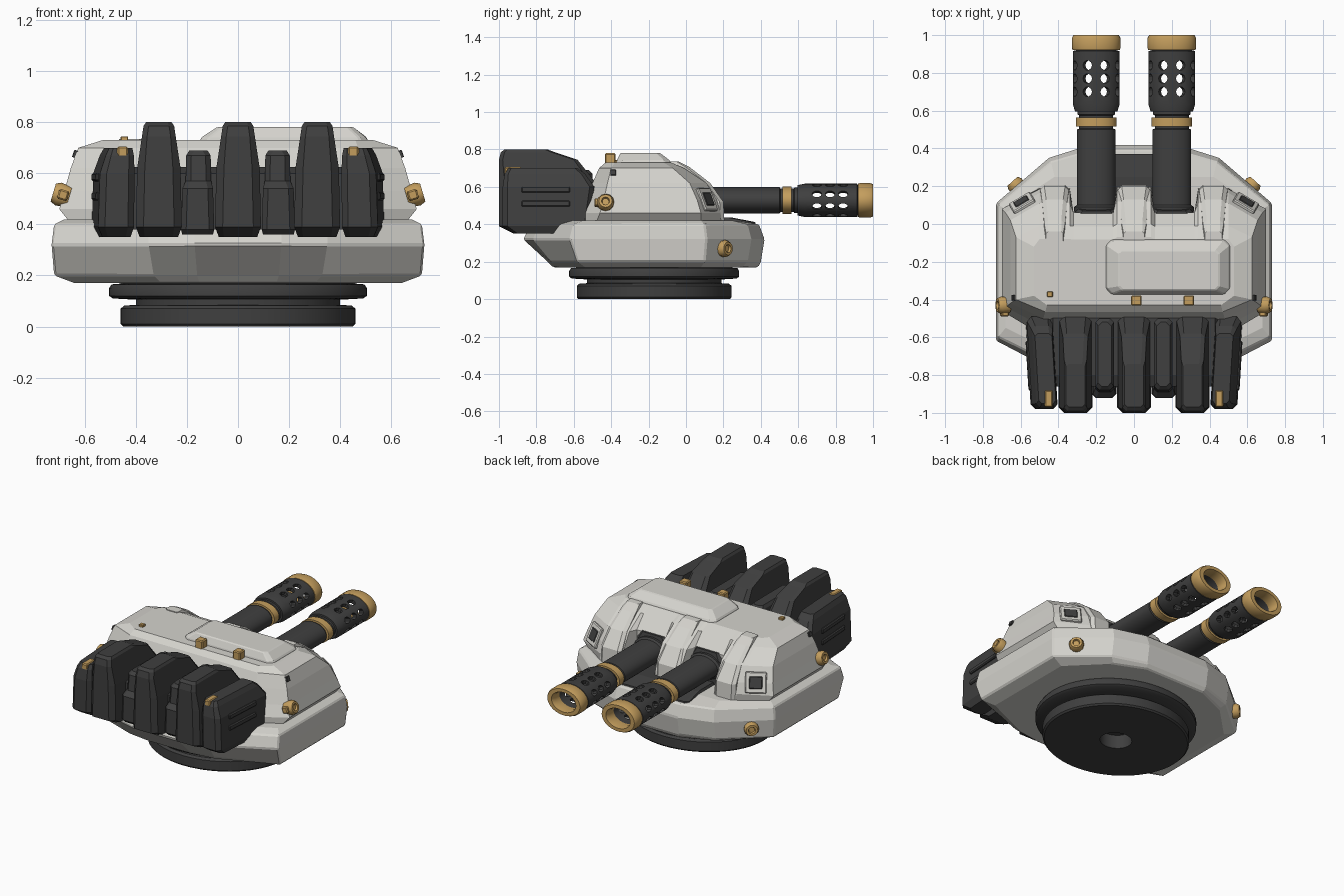
import bpy, bmesh, math
from mathutils import Vector

if "Cube" in bpy.data.objects:
    bpy.data.objects.remove(bpy.data.objects["Cube"])


def material(name, rgb):
    m = bpy.data.materials.new(name)
    m.diffuse_color = (*rgb, 1)
    m.use_nodes = True
    m.node_tree.nodes["Principled BSDF"].inputs["Base Color"].default_value = m.diffuse_color
    return m


WHITE = material("armour_white", (0.66, 0.65, 0.61))
DARK = material("gunmetal_dark", (0.05, 0.05, 0.05))
GOLD = material("brass_gold", (0.55, 0.34, 0.11))


def loft(name, rings, mat, closed=False, smooth=0, bevel=0):
    """Skin a stack of equal-length point rings, capped or looped."""
    bm = bmesh.new()
    vs = [[bm.verts.new(p) for p in r] for r in rings]
    n = len(vs[0])
    pairs = list(zip(vs, vs[1:])) + ([(vs[-1], vs[0])] if closed else [])
    for a, b in pairs:
        for i in range(n):
            j = (i + 1) % n
            bm.faces.new((a[i], a[j], b[j], b[i]))
    if not closed:
        bm.faces.new(vs[0][::-1])
        bm.faces.new(vs[-1])
    bmesh.ops.recalc_face_normals(bm, faces=bm.faces)
    me = bpy.data.meshes.new(name)
    bm.to_mesh(me)
    bm.free()
    me.materials.append(mat)
    ob = bpy.data.objects.new(name, me)
    bpy.context.collection.objects.link(ob)
    if smooth:
        me.polygons.foreach_set("use_smooth", [True] * len(me.polygons))
        me.set_sharp_from_angle(angle=math.radians(smooth))
    if bevel:
        b = ob.modifiers.new("edge", 'BEVEL')
        b.width, b.segments, b.limit_method = bevel, 1, 'ANGLE'
    return ob


def mirrored(half, z):
    """Outline from its right half, listed rear to front."""
    return [(x, y, z) for x, y in half] + [(-x, y, z) for x, y in half[::-1]]


def box_ring(cx, w, y0, y1, z, c=0.02, skew=0):
    pts = [(-w + c, y0), (w - c, y0), (w, y0 + c), (w, y1 - c),
           (w - c, y1), (-w + c, y1), (-w, y1 - c), (-w, y0 + c)]
    return [(cx + x + skew * (y + 0.5), y, z) for x, y in pts]


def basis(axis):
    a = Vector(axis).normalized()
    ref = Vector((0, 0, 1)) if abs(a.z) < 0.9 else Vector((0, 1, 0))
    v = (ref - a * ref.dot(a)).normalized()
    return v.cross(a), v, a


def lathe(name, profile, origin, axis, mat, flat=1.0, n=40, closed=False, smooth=35):
    """Turn (radius, height) points round an axis; flat squashes the section."""
    u, v, a = basis(axis)
    o = Vector(origin)
    ang = [2 * math.pi * i / n for i in range(n)]
    rings = [[o + a * h + u * r * math.cos(t) + v * r * flat * math.sin(t) for t in ang]
             for r, h in profile]
    return loft(name, rings, mat, closed, smooth)


def block(name, loc, size, axis, mat, bevel=0.006):
    """Box with its depth along axis."""
    u, v, a = basis(axis)
    o = Vector(loc)
    sx, sy, sz = [s / 2 for s in size]
    rings = [[o + a * h + u * i * sx + v * j * sy
              for i, j in ((-1, -1), (1, -1), (1, 1), (-1, 1))] for h in (-sz, sz)]
    return loft(name, rings, mat, bevel=bevel)


# Turntable base
lathe("turntable_base", [(0.10, 0.09), (0.10, 0), (0.45, 0), (0.46, 0.01), (0.46, 0.07),
      (0.445, 0.082), (0.40, 0.085), (0.40, 0.105), (0.49, 0.11), (0.505, 0.12),
      (0.505, 0.15), (0.495, 0.165), (0.46, 0.168), (0.46, 0.19)],
      (0, -0.17, 0), (0, 0, 1), DARK, flat=0.9, n=64)

# Lower hull
loft("lower_hull", [
    mirrored([(.15, -.71), (.30, -.69), (.64, -.54), (.64, .08), (.42, .30), (.22, .385)], .17),
    mirrored([(.16, -.74), (.33, -.72), (.72, -.58), (.72, .10), (.45, .33), (.23, .40)], .20),
    mirrored([(.17, -.87), (.35, -.82), (.73, -.62), (.73, .11), (.45, .35), (.23, .42)], .32),
    mirrored([(.17, -.83), (.35, -.78), (.72, -.60), (.72, .10), (.44, .33), (.23, .39)], .40),
    mirrored([(.16, -.75), (.33, -.72), (.68, -.55), (.68, .08), (.42, .25), (.22, .25)], .42),
], WHITE, bevel=0.008)


# Upper hull, with two barrel slots in its front edge
def upper_ring(z, xr, yr, xs, ys0, ys1, yf):
    slot = min(0.06, yf - 0.002)
    return mirrored([(xr, yr), (xs, ys0), (xs, ys1), (0.5, yf), (0.34, yf), (0.32, slot),
                     (0.11, slot), (0.09, yf + 0.01)], z)


loft("upper_hull", [
    upper_ring(.41, .50, -.58, .66, -.48, .08, .19),
    upper_ring(.46, .50, -.58, .70, -.46, .08, .185),
    upper_ring(.53, .49, -.54, .68, -.44, .06, .165),
    upper_ring(.62, .48, -.50, .655, -.42, .02, .11),
    upper_ring(.70, .47, -.465, .625, -.40, -.07, -.01),
    upper_ring(.73, .46, -.43, .53, -.38, -.12, -.08),
], WHITE)

# Raised cheeks beside the barrel slots and the nub between them
for name, cx, w in (("cheek_right", .42, .075), ("cheek_left", -.42, .075), ("centre_nub", 0, .085)):
    loft(name, [box_ring(cx, w, -.1, .205, .42), box_ring(cx, w, -.1, .20, .52),
                box_ring(cx, w - .01, -.1, .13, .62), box_ring(cx, w - .02, -.1, .02, .705),
                box_ring(cx, w - .03, -.1, -.04, .735, .01)], WHITE)

# Roof plate
loft("roof_plate", [box_ring(.18, .33, -.375, -.08, .72, .03),
                    box_ring(.18, .325, -.37, -.085, .74, .03),
                    box_ring(.185, .265, -.35, -.14, .782, .02)], WHITE, bevel=0.006)

# Dark recess under the barrels
loft("gun_recess", [box_ring(0, .27, 0, .375, .38), box_ring(0, .27, 0, .37, .412),
                    box_ring(0, .26, 0, .25, .435)], DARK)


# Barrels
def muzzle_cutter(cx):
    bm = bmesh.new()
    for k in range(8):
        t = math.radians(22.5 + 45 * k)
        d = Vector((math.cos(t), 0, math.sin(t)))
        u, v, a = basis(d)
        for y in (.70, .77, .84):
            lo, hi = [[bm.verts.new(Vector((0, y, 0)) + d * h + (u * math.cos(s) + v * math.sin(s)) * .026)
                       for s in [2 * math.pi * i / 10 for i in range(10)]] for h in (.075, .16)]
            for i in range(10):
                j = (i + 1) % 10
                bm.faces.new((lo[i], lo[j], hi[j], hi[i]))
            bm.faces.new(lo[::-1])
            bm.faces.new(hi)
    for p in bm.verts:
        p.co = (cx + p.co.x, p.co.y, .528 + p.co.z * .72)
    bmesh.ops.recalc_face_normals(bm, faces=bm.faces)
    me = bpy.data.meshes.new("muzzle_cutter")
    bm.to_mesh(me)
    bm.free()
    me.materials.append(DARK)
    ob = bpy.data.objects.new("muzzle_cutter", me)
    ob.hide_render = True
    bpy.context.collection.objects.link(ob)
    return ob


for side, cx in (("left", -.2), ("right", .2)):
    o, ax = (cx, 0, .528), (0, 1, 0)
    loft("mantlet_" + side, [box_ring(cx, .115, 0, .085, .42), box_ring(cx, .115, 0, .08, .58),
                             box_ring(cx, .09, 0, .07, .625)], DARK)
    lathe("barrel_" + side, [(.11, .05), (.118, .07), (.118, .09), (.102, .10), (.102, .50),
          (.09, .505), (.09, .575), (.10, .58), (.10, .60), (.105, .64)], o, ax, DARK, .69)
    lathe("barrel_band_" + side, [(.08, .515), (.107, .515), (.107, .565), (.08, .565)],
          o, ax, GOLD, .69, closed=True)
    muzzle = lathe("muzzle_" + side, [(.09, .595), (.112, .595), (.124, .635), (.124, .915),
                   (.09, .925)], o, ax, DARK, .72, n=48, closed=True)
    cutter = muzzle_cutter(cx)
    mod = muzzle.modifiers.new("holes", 'BOOLEAN')
    mod.operation, mod.solver, mod.object = 'DIFFERENCE', 'EXACT', cutter
    bpy.context.view_layer.objects.active = muzzle
    bpy.ops.object.modifier_apply(modifier=mod.name)
    bpy.data.objects.remove(cutter)
    lathe("muzzle_tip_" + side, [(.088, .92), (.124, .92), (.128, .93), (.128, .985), (.12, 1.0),
          (.09, 1.0), (.082, .97)], o, ax, GOLD, .72, closed=True)

# Rear power packs: three tall
for name, cx in (("left", -.31), ("middle", 0), ("right", .31)):
    loft("tall_pack_" + name, [
        box_ring(cx, .075, -.92, -.54, .35, .02), box_ring(cx, .09, -1.0, -.50, .39, .03),
        box_ring(cx, .085, -1.0, -.48, .62, .03), box_ring(cx, .066, -1.0, -.58, .745, .02),
        box_ring(cx, .06, -.99, -.70, .785, .02), box_ring(cx, .05, -.97, -.74, .80, .015)], DARK)

for s, side in ((-1, "left"), (1, "right")):
    # Low packs between the tall ones
    loft("low_pack_" + side, [
        box_ring(s * .158, .06, -.90, -.52, .36), box_ring(s * .158, .065, -.92, -.50, .38),
        box_ring(s * .158, .06, -.92, -.50, .54), box_ring(s * .155, .05, -.89, -.50, .57),
        box_ring(s * .155, .048, -.88, -.50, .67), box_ring(s * .155, .035, -.86, -.52, .69)], DARK)
    # Outer packs
    k = s * .06
    loft("outer_pack_" + side, [
        box_ring(s * .50, .055, -.92, -.58, .35, .02, k), box_ring(s * .505, .07, -.98, -.52, .39, .025, k),
        box_ring(s * .50, .068, -.98, -.49, .60, .025, k), box_ring(s * .49, .055, -.97, -.54, .67, .02, k),
        box_ring(s * .485, .045, -.95, -.58, .70, .015, k)], DARK)
    for z in (.51, .585):
        block("outer_pack_rib", (s * .556, -.75, z), (.26, .032, .02), (s, -.06, .05), DARK)
    block("pack_clip_" + side, (s * .452, -.925, .675), (.042, .09, .06), (0, 0, 1), GOLD)
    # Side and front corner knobs
    knob = [(.042, -.03), (.046, .015), (.036, .035), (.022, .035), (.018, .022)]
    lathe("side_knob_" + side, knob, (s * .69, -.43, .515), (s, 0, .3), GOLD, n=12)
    block("side_knob_tab_" + side, (s * .685, -.475, .515), (.03, .04, .04), (s, 0, .3), GOLD)
    lathe("corner_knob_" + side, knob, (s * .62, .20, .27), (s * .67, .74, 0), GOLD, n=12)
    # Framed sensor windows on the front corners
    nrm = Vector((s * .47, .79, .38)).normalized()
    p = Vector((s * .59, .108, .53))
    block("sensor_frame_" + side, p, (.13, .13, .03), nrm, WHITE)
    block("sensor_window_" + side, p + nrm * .013, (.08, .075, .012), nrm, DARK, 0.004)
    block("side_vent_" + side, (s * .636, -.39, .675), (.03, .03, .02), (s, 0, .35), DARK, 0.002)

# Dark frame linking the packs
loft("pack_frame", [box_ring(0, .46, -.86, -.48, .38), box_ring(0, .45, -.86, -.48, .60),
                    box_ring(0, .43, -.80, -.47, .625)], DARK)

# Roof clips
for x in (.012, .29):
    block("roof_clip", (x, -.405, .75), (.055, .055, .06), (0, 0, 1), GOLD)
block("small_roof_clip", (-.445, -.372, .735), (.03, .03, .02), (0, 0, 1), GOLD, 0.003)
